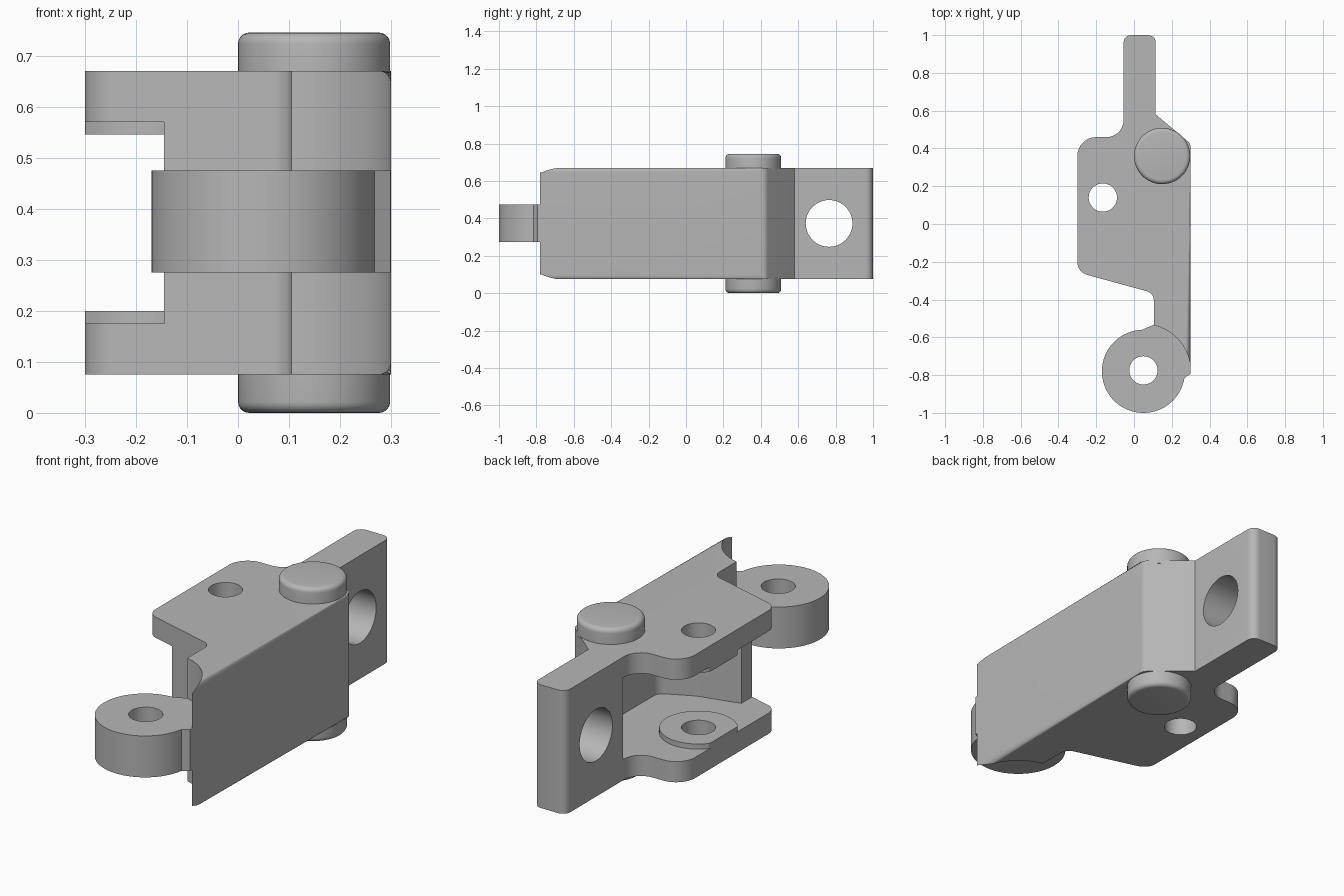
import bpy, bmesh, math
from mathutils import Vector

cube = bpy.data.objects.get("Cube")
if cube:
    bpy.data.objects.remove(cube, do_unlink=True)

steel = bpy.data.materials.new("plain grey metal")
steel.use_nodes = True
GREY = (0.47, 0.47, 0.47, 1)
steel.diffuse_color = GREY
steel.node_tree.nodes["Principled BSDF"].inputs["Base Color"].default_value = GREY


def rounded(corners, steps=8):
    """Outline from (x, y, radius) corners, each replaced by a tangent arc."""
    pts = []
    n = len(corners)
    for i, (x, y, r) in enumerate(corners):
        p = Vector((x, y))
        if r == 0:
            pts.append(p)
            continue
        a = (Vector(corners[i - 1][:2]) - p).normalized()
        b = (Vector(corners[(i + 1) % n][:2]) - p).normalized()
        half = a.angle(b) / 2
        centre = p + (a + b).normalized() * (r / math.sin(half))
        start = p + a * (r / math.tan(half)) - centre
        end = p + b * (r / math.tan(half)) - centre
        sweep = start.angle_signed(end)
        for k in range(steps + 1):
            t = -sweep * k / steps
            pts.append(centre + Vector((start.x * math.cos(t) - start.y * math.sin(t),
                                        start.x * math.sin(t) + start.y * math.cos(t))))
    return pts


def arc(cx, cy, r, a0, a1, steps):
    return [Vector((cx + r * math.cos(math.radians(a0 + (a1 - a0) * k / steps)),
                    cy + r * math.sin(math.radians(a0 + (a1 - a0) * k / steps))))
            for k in range(steps + 1)]


def circle(cx, cy, r, steps=64):
    return arc(cx, cy, r, 0, 360, steps)[:-1]


def prism(name, pts, z0, z1, bevel=0, pick=None):
    bm = bmesh.new()
    low = [bm.verts.new((p.x, p.y, z0)) for p in pts]
    high = [bm.verts.new((p.x, p.y, z1)) for p in pts]
    bm.faces.new(low)
    bm.faces.new(high)
    for i in range(len(pts)):
        j = (i + 1) % len(pts)
        bm.faces.new((low[i], low[j], high[j], high[i]))
    bmesh.ops.recalc_face_normals(bm, faces=bm.faces)
    if bevel:
        bmesh.ops.bevel(bm, geom=[e for e in bm.edges if pick(e)], offset=bevel,
                        segments=5, profile=0.5, affect='EDGES')
    mesh = bpy.data.meshes.new(name)
    bm.to_mesh(mesh)
    bm.free()
    mesh.materials.append(steel)
    obj = bpy.data.objects.new(name, mesh)
    bpy.context.collection.objects.link(obj)
    return obj


def cut(obj, *cutters):
    for c in cutters:
        mod = obj.modifiers.new("cut", 'BOOLEAN')
        mod.operation = 'DIFFERENCE'
        mod.solver = 'EXACT'
        mod.object = c
        bpy.context.view_layer.objects.active = obj
        bpy.ops.object.modifier_apply(modifier=mod.name)


LUG = (0.05, -0.78)
PIVOT = (-0.165, 0.14)
BOTTOM, TOP = 0.075, 0.67

# Channel body with its tongue
body = prism("channel_body", rounded([
    (-0.3, -0.255, 0.07), (0.105, -0.366, 0.05), (0.105, -0.78, 0), (0.3, -0.78, 0),
    (0.3, 0.425, 0.04), (0.115, 0.58, 0), (0.115, 1.0, 0.04), (-0.055, 1.0, 0.04),
    (-0.055, 0.46, 0.09), (-0.3, 0.46, 0.1)]), BOTTOM, TOP, 0.025,
    lambda e: all(abs(v.co.x - 0.3) < 1e-4 for v in e.verts)
    and abs(e.verts[0].co.z - e.verts[1].co.z) < 1e-4)

# Cutters: open pocket, clearance round the lug, pivot holes, tongue hole
pocket = prism("pocket_cutter", rounded([
    (-0.145, -0.6, 0), (-0.145, -0.215, 0), (0.06, -0.165, 0.2), (0.215, -0.09, 0.05),
    (0.215, 0.39, 0.04), (0.09, 0.5, 0), (-0.055, 0.56, 0), (-0.6, 0.56, 0),
    (-0.6, -0.6, 0)]), 0.175, 0.57)
clearance = prism("clearance_cutter", circle(*LUG, 0.25, 96), -0.2, 1.0)
pivot_hole = prism("pivot_hole_cutter", circle(*PIVOT, 0.075, 48), -0.2, 1.0)
lug_hole = prism("lug_hole_cutter", circle(0.05, -0.775, 0.075, 48), -0.2, 1.0)
tongue_hole = prism("tongue_hole_cutter", circle(0, 0, 0.125, 48), -0.3, 0.3)
tongue_hole.rotation_euler.y = math.pi / 2
tongue_hole.location = (0.03, 0.765, 0.373)
cutters = (pocket, clearance, pivot_hole, lug_hole, tongue_hole)
bpy.context.view_layer.update()
cut(body, pocket, clearance, pivot_hole, tongue_hole)

# Lug with the neck that fills the clearance
neck = arc(*LUG, 0.258, -3, 76, 24)
for p in neck:
    p.x = min(p.x, 0.299)
lug = prism("hinge_lug", arc(*LUG, 0.22, 92, 351, 60) + neck, 0.275, 0.475)
cut(lug, lug_hole)

# Raised pads round the pivot hole, trimmed at the plate edge
pad_outline = circle(*PIVOT, 0.172)
for p in pad_outline:
    p.x = max(p.x, -0.3)
pads = []
for name, z0, z1 in (("lower_pad", 0.17, 0.2), ("upper_pad", 0.545, 0.575)):
    pad = prism(name, pad_outline, z0, z1)
    cut(pad, pivot_hole)
    pads.append(pad)

# Pin heads above and below
heads = []
for name, z0, z1, rim in (("lower_pin_head", 0, 0.09, 0), ("upper_pin_head", 0.655, 0.745, 0.745)):
    heads.append(prism(name, circle(0.149, 0.36, 0.149), z0, z1, 0.022,
                       lambda e: all(abs(v.co.z - rim) < 1e-5 for v in e.verts)))

for c in cutters:
    bpy.data.objects.remove(c, do_unlink=True)

bpy.ops.object.select_all(action='DESELECT')
for obj in [body, lug] + pads + heads:
    obj.select_set(True)
bpy.context.view_layer.objects.active = body
bpy.ops.object.shade_smooth_by_angle(angle=math.radians(30))
